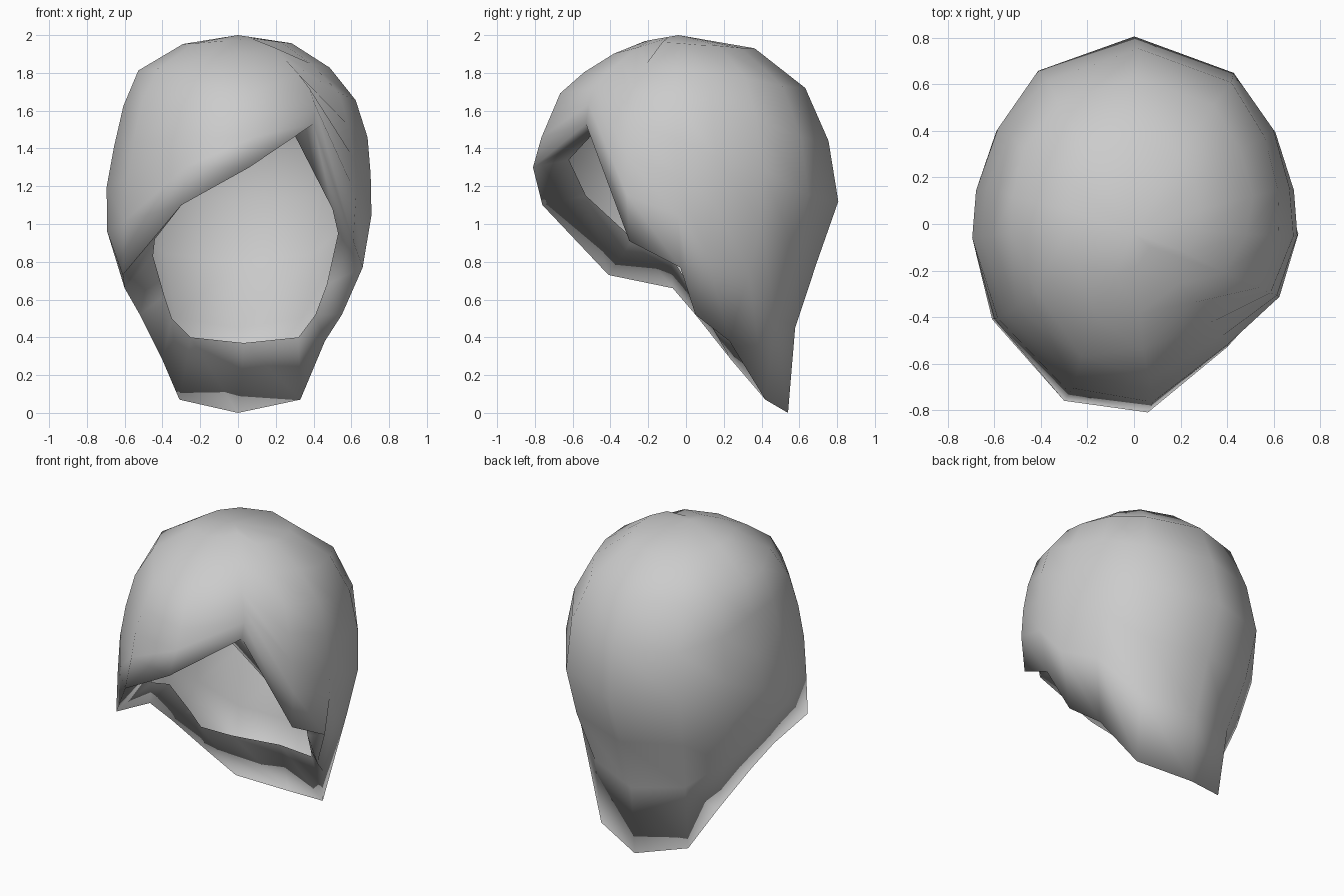
import bpy, bmesh, math
from mathutils import Vector

cube = bpy.data.objects.get("Cube")
if cube:
    bpy.data.objects.remove(cube, do_unlink=True)

# One plain grey
grey = bpy.data.materials.new("hair grey")
grey.use_nodes = True
colour = (0.6, 0.6, 0.6, 1)
grey.diffuse_color = colour
bsdf = next(n for n in grey.node_tree.nodes if n.type == 'BSDF_PRINCIPLED')
bsdf.inputs["Base Color"].default_value = colour
bsdf.inputs["Roughness"].default_value = 0.8

# Dome profile: height, half width, front depth, back depth, sideways shift
PROFILE = [(2, 0, 0, 0, 0), (1.96, .28, .28, .33, 0), (1.8, .54, .54, .56, -.01),
           (1.7, .60, .66, .66, .01), (1.45, .67, .77, .76, .02),
           (1.1, .715, .81, .815, 0), (.78, .67, .80, .69, 0),
           (.45, .52, .70, .58, 0), (0, .32, .60, .54, 0)]

# Lower hem, from the nape round the left side, the parting and the swept fringe
HEM = [(0, .54, 0), (.33, .42, .07), (.46, .23, .38), (.55, .05, .52),
       (.66, -.03, .77), (.61, -.30, .91), (.40, -.53, 1.53), (.06, -.81, 1.3),
       (-.30, -.76, 1.1), (-.61, -.41, .73), (-.60, -.07, .66),
       (-.52, .05, .52), (-.40, .24, .28), (-.31, .42, .07)]
# Inner edge of the hem where it is folded inside
LIP = [(.03, .40, .37), (.32, .32, .40), (.41, .18, .52), (.47, .06, .68),
       (.53, -.07, .95), (.50, -.27, 1.08), (.30, -.50, 1.47), (0, -.62, 1.34),
       (-.26, -.53, 1.15), (-.44, -.28, .92), (-.45, -.08, .83),
       (-.39, .05, .62), (-.35, .11, .50), (-.25, .29, .40)]
# Compass angle and fullness of each column of the dome
ANGLES = [90, 57, 35, 14, -4, -27, -52, -85, -112, -146, -176, -194, -215, -238]
FULL = [1, 1.01, 1, .98, 1, .96, .98, 1, 1.01, .99, 1, .97, 1, 1.01]
ROWS = [.225, .40, .56, .72, .86, .965]


def section(z):
    for a, b in zip(PROFILE, PROFILE[1:]):
        if z >= b[0]:
            t = (a[0] - z) / (a[0] - b[0])
            return [p + (q - p) * t for p, q in zip(a[1:], b[1:])]
    return PROFILE[-1][1:]


def column(i):
    """Points from the folded lip, over the hem, up to just below the crown."""
    hem = Vector(HEM[i])
    pts = [Vector(LIP[i]), hem]
    hem_angle = math.atan2(hem.y, hem.x)
    goal = math.radians(ANGLES[i])
    turn = (goal - hem_angle + math.pi) % (2 * math.pi) - math.pi
    for f in ROWS:
        z = hem.z + (2 - hem.z) * f
        a = hem_angle + turn * min(1, f * 2)
        w, front, back, shift = section(z)
        d = back if a % (2 * math.pi) < math.pi else front
        r = FULL[i] / math.hypot(math.cos(a) / w, math.sin(a) / d)
        pts.append(Vector((r * math.cos(a) + shift, r * math.sin(a) - .01 * f, z)))
    return pts


# Thin shell of hair with its hem folded inward
bm = bmesh.new()
n = len(HEM)
grid = [[bm.verts.new(p) for p in column(i)] for i in range(n)]
crown = bm.verts.new((0, -.04, 2))
for i in range(n):
    a, b = grid[i], grid[(i + 1) % n]
    for k in range(len(a) - 1):
        bm.faces.new((a[k], b[k], b[k + 1], a[k + 1]))
    bm.faces.new((a[-1], b[-1], crown))

mesh = bpy.data.meshes.new("hair")
bm.to_mesh(mesh)
bm.free()
mesh.materials.append(grey)
for p in mesh.polygons:
    p.use_smooth = True
hair = bpy.data.objects.new("hair", mesh)
bpy.context.collection.objects.link(hair)
